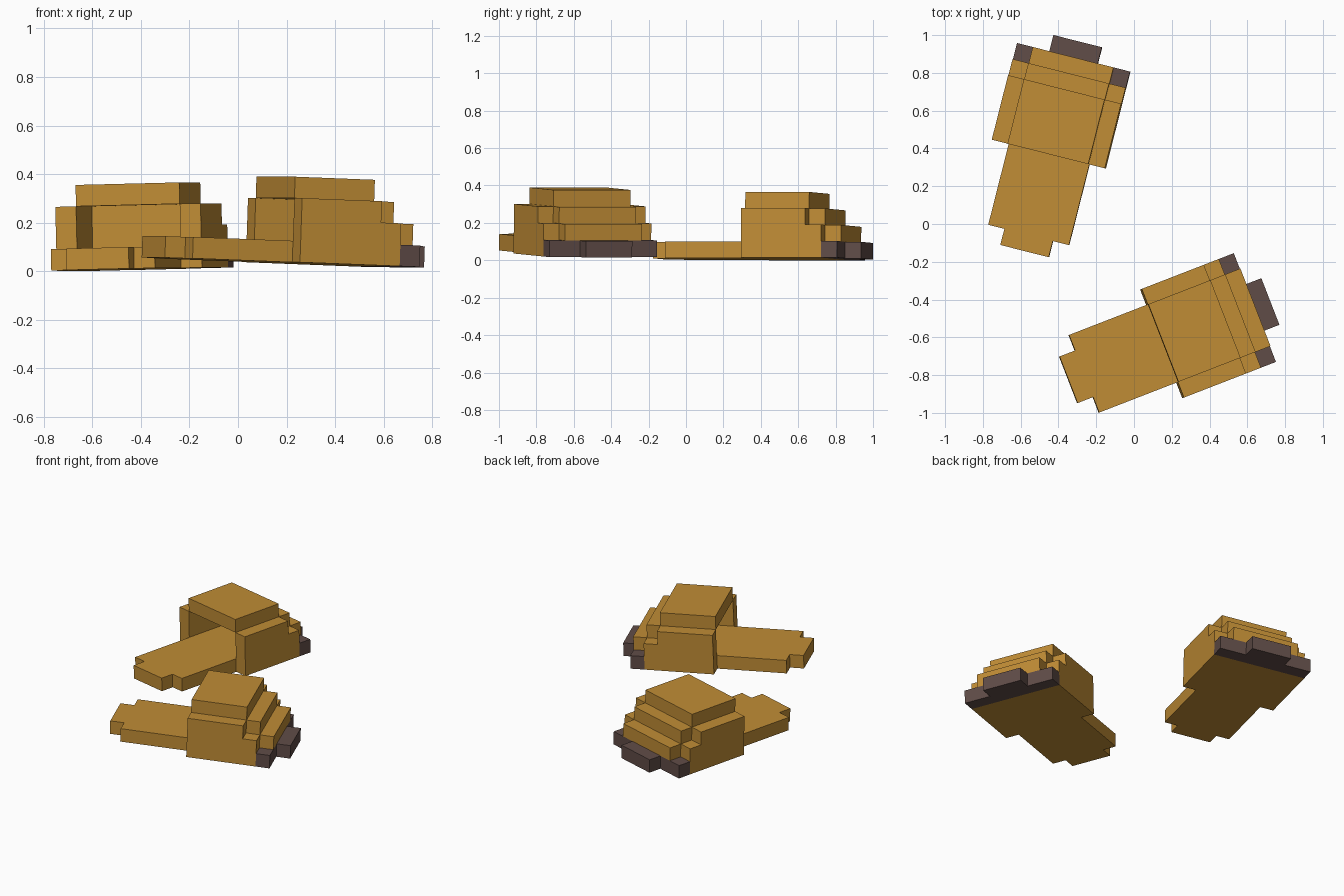
import bpy, bmesh
from math import radians
from mathutils import Vector

if "Cube" in bpy.data.objects:
    bpy.data.objects.remove(bpy.data.objects["Cube"])

U = 0.0882  # edge length of one block


def material(name, rgb):
    m = bpy.data.materials.new(name)
    m.diffuse_color = (*rgb, 1)
    m.use_nodes = True
    m.node_tree.nodes["Principled BSDF"].inputs["Base Color"].default_value = m.diffuse_color
    return m


TAN = material("tan felt", (0.53, 0.265, 0.036))
BROWN = material("dark brown toe", (0.118, 0.073, 0.064))

# Boxes in block units: (length start, length end, half width, bottom, top)
PARTS = {
    "sole": (TAN, [(0, 1, 1.5, 0, 1), (1, 6, 2.5, 0, 1), (6, 11, 3.5, 0, 1)]),
    "toe_cap": (BROWN, [(11, 12, 3.5, 0, 1), (12, 13, 1.5, 0, 1)]),
    "upper": (TAN, [(6, 11, 3.5, 1, 2), (11, 12, 2.5, 1, 2),
                    (6, 10, 3.5, 2, 3), (10, 11, 2.5, 2, 3),
                    (6, 10, 2.5, 3, 4)]),
}
FOOT_OPENING = (6, 9, 2.5, 1, 3)


def cells(box):
    a, b, half, z0, z1 = box
    n = int(half - 0.5)
    return {(x, y, z) for x in range(a, b) for y in range(-n, n + 1)
            for z in range(z0, z1)}


def block_mesh(name, own, filled, mat):
    """Outer skin of a set of blocks, skipping faces against neighbours."""
    bm = bmesh.new()
    for c in sorted(own):
        for axis in range(3):
            for s in (-1, 1):
                n = list(c)
                n[axis] += s
                if tuple(n) in filled:
                    continue
                d, e, f = Vector(), Vector(), Vector()
                d[axis] = s / 2
                e[(axis + 1) % 3] = 0.5
                f[(axis + 2) % 3] = 0.5 * s
                mid = Vector((c[0] - 0.5, c[1], c[2] + 0.5)) + d
                bm.faces.new([bm.verts.new((mid + p) * U)
                              for p in (-e - f, e - f, e + f, f - e)])
    bmesh.ops.remove_doubles(bm, verts=bm.verts, dist=U * 0.01)
    bmesh.ops.dissolve_limit(bm, angle_limit=0.01, verts=bm.verts, edges=bm.edges)
    me = bpy.data.meshes.new(name)
    bm.to_mesh(me)
    bm.free()
    me.materials.append(mat)
    return me


def slipper(side, location, rotation):
    for part, mesh in MESHES.items():
        ob = bpy.data.objects.new(f"{side}_slipper_{part}", mesh)
        ob.location, ob.rotation_euler = location, rotation
        bpy.context.collection.objects.link(ob)


opening = cells(FOOT_OPENING)
part_cells = {p: set().union(*map(cells, boxes)) - opening
              for p, (_, boxes) in PARTS.items()}
filled = set().union(*part_cells.values())
MESHES = {p: block_mesh(p, part_cells[p], filled, PARTS[p][0]) for p in PARTS}

# Two slippers lying at different angles, each tipped slightly
slipper("back", (-0.556, -0.0585, 0.0075), (-0.024, 0, radians(75.8)))
slipper("front", (-0.267, -0.794, 0.0525), (0, 0.0365, radians(21.2)))
